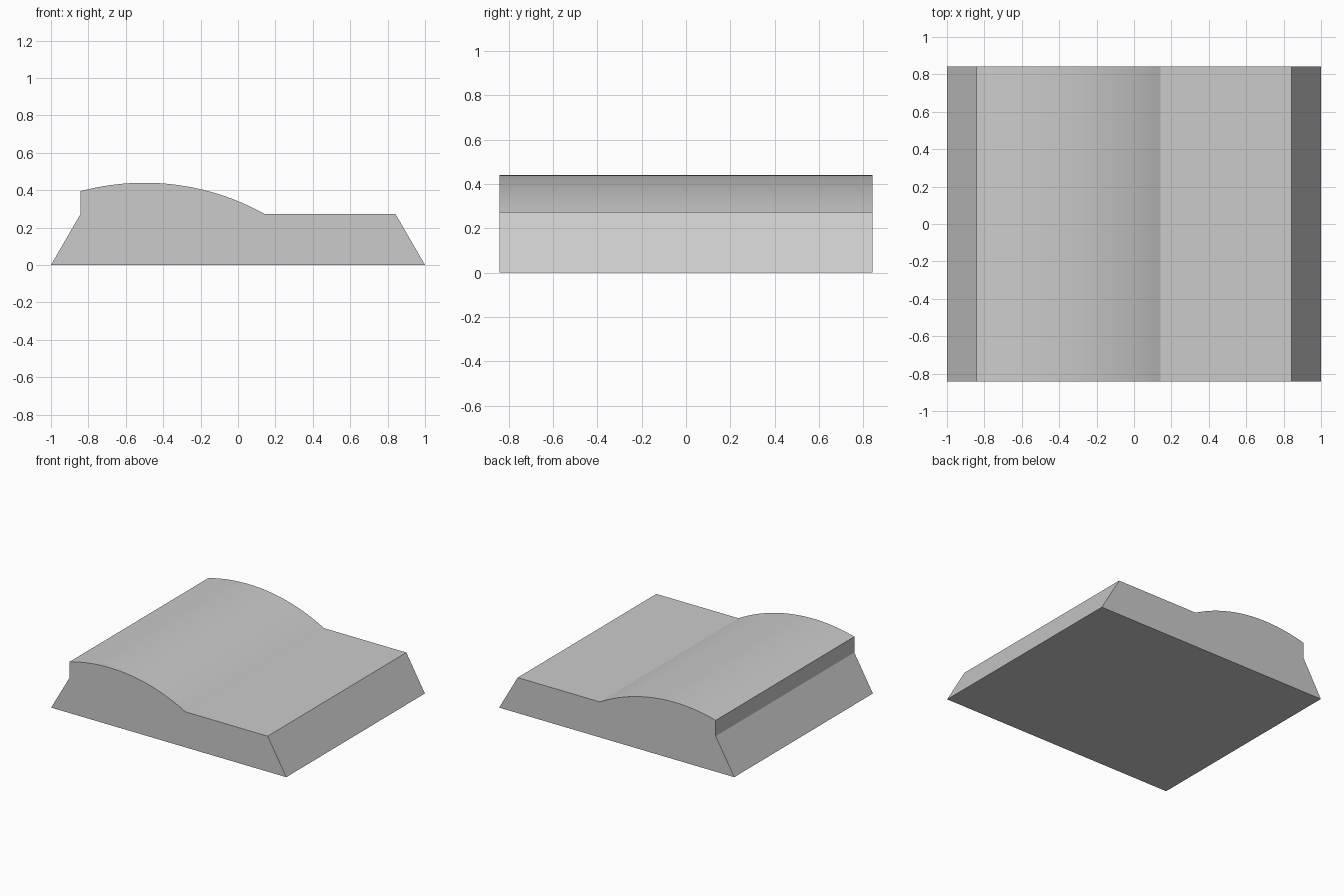
import bpy, bmesh, math

cube = bpy.data.objects.get("Cube")
if cube:
    bpy.data.objects.remove(cube, do_unlink=True)

HALF_DEPTH = 0.842
SHOULDER = 0.842     # half width at the top of the sloped sides
DECK = 0.273         # height of the flat deck
CREST_X, CREST_Z, RADIUS = -0.5, 0.44, 1.32
STEPS = 32

# Plain grey material
grey = bpy.data.materials.new("plain_grey")
grey.use_nodes = True
colour = (0.6, 0.6, 0.6, 1)
grey.diffuse_color = colour
grey.node_tree.nodes["Principled BSDF"].inputs["Base Color"].default_value = colour

# Side profile: sloped base, flat deck, then the arched hump
profile = [(-1, 0), (1, 0), (SHOULDER, DECK)]
start = math.acos((DECK - CREST_Z + RADIUS) / RADIUS)
end = -math.asin((SHOULDER + CREST_X) / RADIUS)
for i in range(STEPS + 1):
    a = start + (end - start) * i / STEPS
    profile.append((CREST_X + RADIUS * math.sin(a),
                    CREST_Z - RADIUS + RADIUS * math.cos(a)))
profile.append((-SHOULDER, DECK))

# Extrude the profile from front to back
bm = bmesh.new()
front = bm.faces.new([bm.verts.new((x, -HALF_DEPTH, z)) for x, z in profile])
back = bmesh.ops.extrude_face_region(bm, geom=[front], use_keep_orig=True)
moved = [v for v in back["geom"] if isinstance(v, bmesh.types.BMVert)]
bmesh.ops.translate(bm, verts=moved, vec=(0, 2 * HALF_DEPTH, 0))
bmesh.ops.recalc_face_normals(bm, faces=bm.faces)

mesh = bpy.data.meshes.new("arched_block")
bm.to_mesh(mesh)
bm.free()
mesh.materials.append(grey)
block = bpy.data.objects.new("arched_block", mesh)
bpy.context.collection.objects.link(block)

# Smooth the arch, keep the corners crisp
bpy.ops.object.select_all(action="DESELECT")
block.select_set(True)
bpy.context.view_layer.objects.active = block
bpy.ops.object.shade_smooth_by_angle(angle=math.radians(20))
